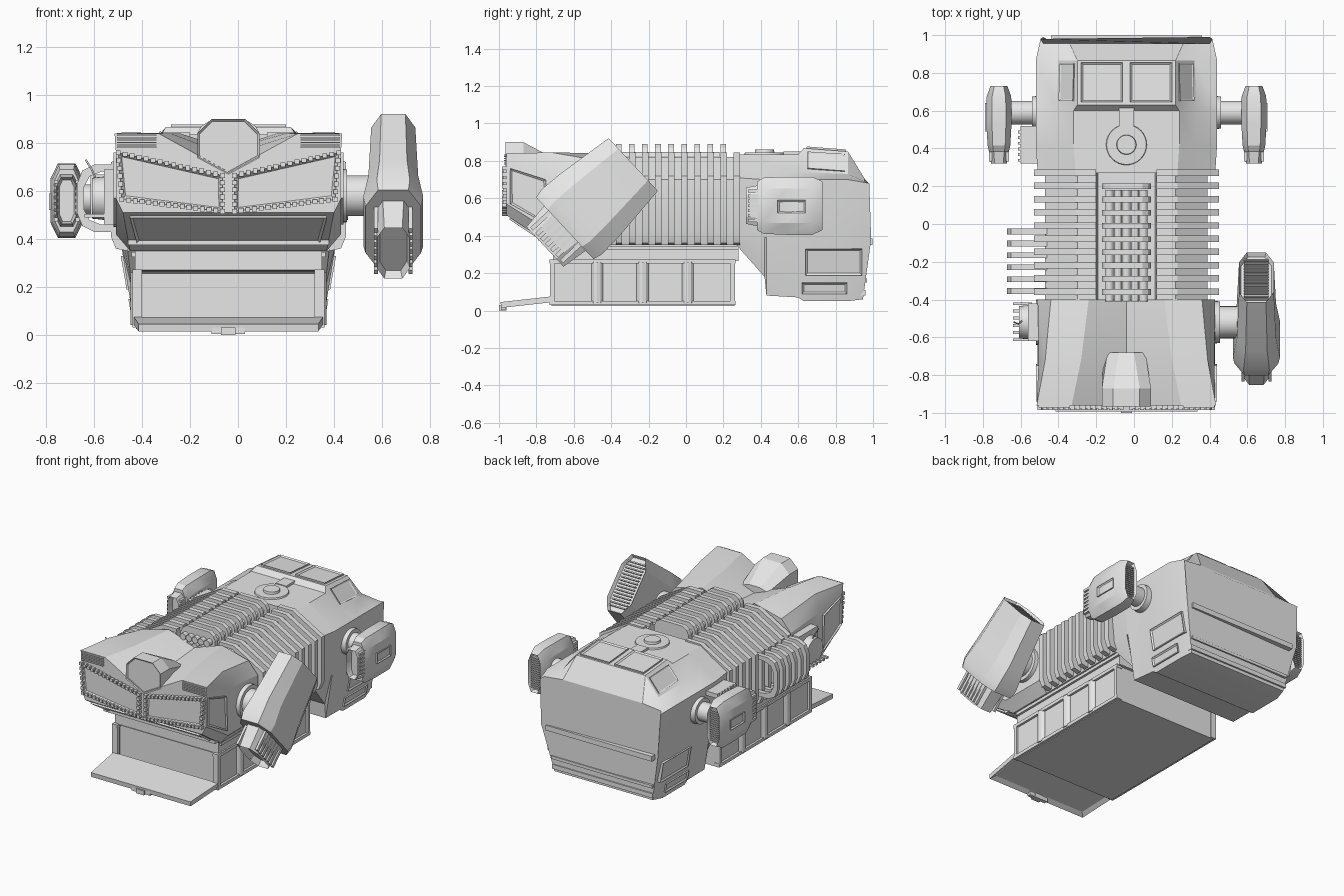
import bpy, bmesh, math
from mathutils import Vector, Matrix

cube = bpy.data.objects.get("Cube")
if cube:
    bpy.data.objects.remove(cube, do_unlink=True)

CX = -0.04          # hull centreline
parts = []
grey = bpy.data.materials.new("hull_grey")
grey.use_nodes = True
grey.diffuse_color = (0.8, 0.8, 0.8, 1)
grey.node_tree.nodes["Principled BSDF"].inputs["Base Color"].default_value = (0.8, 0.8, 0.8, 1)


def finish(name, bm, mirror=False, matrix=None):
    bmesh.ops.recalc_face_normals(bm, faces=bm.faces[:])
    if matrix:
        bm.transform(matrix)
    me = bpy.data.meshes.new(name)
    bm.to_mesh(me)
    bm.free()
    return place(name, me, mirror)


def place(name, data, mirror=False):
    data.materials.append(grey)
    ob = bpy.data.objects.new(name, data)
    ob.location.x = CX
    bpy.context.collection.objects.link(ob)
    if mirror:
        ob.modifiers.new("mirror", 'MIRROR')
    parts.append(ob)
    return ob


def recess(bm, out, rim, depth):
    # sink a framed panel into the faces that look along out
    bm.normal_update()
    fs = [f for f in bm.faces if f.normal.dot(Vector(out).normalized()) > 0.9]
    bmesh.ops.inset_region(bm, faces=fs, thickness=rim, depth=depth)


def add_loft(bm, rings):
    vs = [[bm.verts.new(p) for p in r] for r in rings]
    n = len(vs[0])
    for a, b in zip(vs, vs[1:]):
        for i in range(n):
            bm.faces.new((a[i], a[(i + 1) % n], b[(i + 1) % n], b[i]))
    bm.faces.new(vs[0][::-1])
    bm.faces.new(vs[-1])
    bmesh.ops.recalc_face_normals(bm, faces=bm.faces[:])


def ring(y, half):
    # half outline (x, z[, y]) from bottom to top, mirrored to a closed ring
    pts = [(p[0], p[2] if len(p) > 2 else y, p[1]) for p in half]
    return pts + [(-x, yy, z) for x, yy, z in reversed(pts) if x > 0]


def hull(name, sections, out=None, rim=0.02, depth=-0.02):
    bm = bmesh.new()
    add_loft(bm, [ring(y, h) for y, h in sections])
    if out:
        recess(bm, out, rim, depth)
    return finish(name, bm)


def add_box(bm, x0, x1, y0, y1, z0, z1):
    m = Matrix.Translation(((x0 + x1) / 2, (y0 + y1) / 2, (z0 + z1) / 2))
    m = m @ Matrix.Diagonal((x1 - x0, y1 - y0, z1 - z0, 1))
    bmesh.ops.create_cube(bm, size=1, matrix=m)


def boxes(name, dims, mirror=False, matrix=None):
    bm = bmesh.new()
    for d in dims:
        add_box(bm, *d)
    return finish(name, bm, mirror, matrix)


def cyls(name, items, axis='Z', segs=32, mirror=False):
    # items: start point, length, start radius, end radius
    rot = {'Z': Matrix(), 'X': Matrix.Rotation(math.pi / 2, 4, 'Y'),
           'Y': Matrix.Rotation(-math.pi / 2, 4, 'X')}[axis]
    bm = bmesh.new()
    for p, length, r1, r2 in items:
        m = Matrix.Translation(p) @ rot @ Matrix.Translation((0, 0, length / 2))
        bmesh.ops.create_cone(bm, cap_ends=True, segments=segs, radius1=r1,
                              radius2=r2, depth=length, matrix=m)
    return finish(name, bm, mirror)


def plate(name, pts, out, t=0.01, rim=0.014, depth=-0.008, mirror=True):
    out = Vector(out).normalized()
    bm = bmesh.new()
    add_loft(bm, [[Vector(p) + out * k for p in pts] for k in (-0.015, t)])
    recess(bm, out, rim, depth)
    return finish(name, bm, mirror)


# ---- main hull ----
side = [(0.45, 0.39), (0.48, 0.70)]
hull("rear_hull", [
    (0.27, [(0.42, 0.35), (0.44, 0.40), (0.47, 0.71), (0.34, 0.79), (0.27, 0.835)]),
    (0.42, [(0.40, 0.18), *side, (0.36, 0.78), (0.28, 0.835)]),
    (0.43, [(0.40, 0.08), *side, (0.36, 0.78), (0.28, 0.835)]),
    (0.60, [(0.39, 0.07), *side, (0.38, 0.75), (0.28, 0.835)]),
    (0.63, [(0.39, 0.05), *side, (0.37, 0.74), (0.26, 0.868)]),
    (0.866, [(0.39, 0.05), *side, (0.36, 0.73), (0.26, 0.85)]),
    (0.955, [(0.37, 0.06, 0.946), (0.44, 0.38, 0.99), (0.455, 0.68, 0.98), (0.44, 0.69), (0.30, 0.705)])])
hull("front_hull", [
    (-0.96, [(0.44, 0.51), (0.47, 0.57), (0.47, 0.77), (0.475, 0.84), (0.29, 0.84), (0, 0.68)]),
    (-0.72, [(0.41, 0.35), (0.47, 0.42), (0.465, 0.73), (0.43, 0.845), (0.24, 0.84), (0, 0.75)]),
    (-0.40, [(0.41, 0.35), (0.47, 0.42), (0.47, 0.71), (0.40, 0.79), (0.20, 0.84), (0, 0.775)])])
core = [(0.41, 0.35), (0.43, 0.42), (0.43, 0.70), (0.26, 0.82), (0.16, 0.82), (0.15, 0.76)]
hull("middle_hull", [(-0.42, core), (0.29, core)])
hump = [(0, 0.67), (0.13, 0.74), (0.13, 0.84), (0.07, 0.90)]
hull("nose_hump", [(-0.965, hump), (-0.87, hump),
     (-0.68, [(0, 0.67), (0.12, 0.73), (0.10, 0.78), (0.04, 0.80)])], (0, -1, 0), 0.01, -0.01)

# ---- cooling ribs and tube bank ----
band = [(0.42, 0.35), (0.47, 0.36), (0.49, 0.41), (0.49, 0.72), (0.27, 0.845), (0.16, 0.845), (0.16, 0.76), (0.38, 0.60)]
arch = [(0.13, 0.75), (0.13, 0.84), (0.115, 0.87), (0.085, 0.89)]
rib_bm, arch_bm = bmesh.new(), bmesh.new()
for i in range(10):
    y = -0.375 + 0.07 * i
    add_loft(rib_bm, [[(x, yy, z) for x, z in band] for yy in (y, y + 0.034)])
    if i < 9:
        add_loft(arch_bm, [ring(y, arch), ring(y + 0.03, arch)])
finish("side_ribs", rib_bm, True)
finish("tube_bank_ribs", arch_bm)
cyls("tube_bank", [((0.045 * i, -0.41, z), 0.59, 0.022, 0.022)
     for i in range(-2, 3) for z in (0.78, 0.825)], 'Y', 12)

# ---- front face ----
quad = [(0.025, 0.665), (0.46, 0.76), (0.445, 0.565), (0.025, 0.515)]
plate("front_panel", [(x, -0.96, z) for x, z in quad], (0, -1, 0), 0.018, 0.022, -0.015)
teeth = []
for (x0, z0), (x1, z1) in zip(quad, quad[1:] + quad[:1]):
    n = max(5, int(math.hypot(x1 - x0, z1 - z0) / 0.028))
    for k in range(n):
        x, z = x0 + (x1 - x0) * k / n, z0 + (z1 - z0) * k / n
        teeth.append((x - 0.01, x + 0.01, -0.985, -0.95, z - 0.01, z + 0.01))
boxes("front_panel_teeth", teeth, True)
boxes("front_grilles", [(0.30, 0.465, -0.972, -0.95, 0.78 + 0.01 * k, 0.785 + 0.01 * k) for k in range(6)], True)
chin = Vector((0, -0.16, -0.24))
plate("chin_panel", [(-0.41, -0.94, 0.495), (0.41, -0.94, 0.495), (0.38, -0.77, 0.383),
      (-0.38, -0.77, 0.383)], chin, mirror=False)
boxes("chin_lip", [(-0.42, 0.42, -0.79, -0.72, 0.375, 0.395)])
plate("front_side_panel", [(0.47, -0.94, 0.76), (0.47, -0.75, 0.70), (0.47, -0.74, 0.46),
      (0.47, -0.94, 0.57)], (1, 0, 0))

# ---- cargo container, skirt and ramp ----
bm = bmesh.new()
add_box(bm, -0.385, 0.385, -0.72, 0.26, 0.025, 0.27)
recess(bm, (0, -1, 0), 0.02, -0.035)
finish("cargo_container", bm)
boxes("container_rails", [(0.36, 0.40, -0.73, 0.265, z, z + 0.022) for z in (0.03, 0.25)] +
      [(0.36, 0.40, y - 0.012, y + 0.012, 0.03, 0.27) for y in (-0.715, 0.25)], True)
cyls("container_posts", [((0.375, y, 0.04), 0.22, 0.034, 0.034) for y in (-0.475, -0.232, 0.01)],
     segs=12, mirror=True)
boxes("hull_skirt", [(-0.39, 0.39, -0.71, 0.28, 0.265, 0.37), (-0.405, 0.405, -0.70, 0.28, 0.325, 0.345)])
plate("ramp", [(-0.375, -0.99, 0.03), (0.375, -0.99, 0.03), (0.395, -0.72, 0.06),
      (-0.395, -0.72, 0.06)], (0, 0.11, -1), 0.016, 0.04, -0.016, False)
boxes("ramp_latch", [(-0.07, 0.07, -0.99, -0.965, 0.004, 0.04), (-0.03, 0.03, -1.0, -0.96, 0, 0.03)])

# ---- cab details ----
roof = lambda x, y: (x, y, 0.868 - (y - 0.63) * 0.076)
plate("cab_roof_windows", [roof(0.02, 0.645), roof(0.24, 0.645), roof(0.24, 0.855), roof(0.02, 0.855)], (0, 0.076, 1))
plate("cab_side_windows", [(0.28, 0.65, 0.846), (0.355, 0.65, 0.757), (0.35, 0.85, 0.742),
      (0.275, 0.85, 0.833)], (0.76, 0.06, 0.65), 0.006, 0.012, -0.005)
slant = lambda y, z: (0.39 + (z - 0.05) * 0.176, y, z)
for name, y0, y1, z0, z1 in (("side_lower_panel", 0.64, 0.94, 0.19, 0.33), ("side_slot", 0.62, 0.86, 0.09, 0.15)):
    plate(name, [slant(y0, z0), slant(y1, z0), slant(y1, z1), slant(y0, z1)], (1, 0, -0.17))
boxes("rear_ledges", [(-0.40, 0.40, 0.96, 0.998, 0.35, 0.385), (-0.38, 0.38, 0.93, 0.968, 0.15, 0.17),
                      (-0.38, 0.38, 0.93, 0.96, 0.08, 0.11)])
cyls("turret_ring", [((0, 0.42, 0.81), 0.035, 0.115, 0.105), ((0, 0.42, 0.83), 0.03, 0.055, 0.05)])
boxes("turret_block", [(-0.04, 0.04, 0.52, 0.62, 0.81, 0.85)])


# ---- engine pods ----
def oct_ring(u, w, h):
    q = [(w, 0.6 * h), (0.55 * w, h), (-0.55 * w, h), (-w, 0.6 * h)]
    return [(x, u, z) for x, z in q] + [(-x, u, -z) for x, z in q]


def pod(name, centre, tilt, sections, nozzle, mirror=False):
    m = Matrix.Translation(centre) @ Matrix.Rotation(tilt, 4, 'X')
    bm = bmesh.new()
    add_loft(bm, [oct_ring(*s) for s in sections])
    recess(bm, (0, 1, 0), 0.012, -0.025)
    finish(name + "_body", bm, mirror, m)
    u0, u1, w, h = nozzle
    bm = bmesh.new()
    add_loft(bm, [oct_ring(u0, w * 0.85, h * 0.88), oct_ring(u1, w, h)])
    recess(bm, (0, -1, 0), 0.012, -0.04)
    finish(name + "_nozzle", bm, mirror, m)
    fins = []
    for k in range(7):      # teeth down both flanks of the nozzle
        z = h * (k - 3) / 4.2
        for s in (-1, 1):
            fins.append((s * w * 0.9 - 0.008, s * w * 0.9 + 0.008, u0 + 0.012, u1, z - h * 0.07, z + h * 0.07))
    boxes(name + "_nozzle_teeth", fins, mirror, m)
    u, w, h = sections[-1]
    boxes(name + "_rear_grille", [(-w * 0.7, w * 0.7, u - 0.03, u - 0.01, h * k / 9 - 0.004, h * k / 9 + 0.004)
          for k in range(-7, 8)], mirror, m)


pod("rear_pod", (0.675, 0.555, 0.56), 0,
    [(-0.175, 0.052, 0.13), (-0.14, 0.06, 0.15), (-0.02, 0.067, 0.155), (0.12, 0.065, 0.155), (0.175, 0.045, 0.13)],
    (-0.235, -0.165, 0.05, 0.11), True)
plate("rear_pod_slot", [(0.738, 0.49, 0.52), (0.738, 0.64, 0.52), (0.738, 0.64, 0.59), (0.738, 0.49, 0.59)],
      (1, 0, 0), 0.01)
cyls("rear_pod_shaft", [((0.44, 0.59, 0.565), 0.2, 0.062, 0.062), ((0.44, 0.59, 0.565), 0.06, 0.09, 0.085)],
     'X', mirror=True)
pod("front_pod", (0.688, -0.465, 0.61), math.radians(43),
    [(-0.25, 0.115, 0.225), (-0.20, 0.125, 0.237), (-0.07, 0.104, 0.23), (0.25, 0.092, 0.193)],
    (-0.395, -0.24, 0.08, 0.165))
cyls("front_pod_shaft", [((0.44, -0.52, 0.58), 0.2, 0.085, 0.085), ((0.44, -0.52, 0.58), 0.055, 0.115, 0.11)], 'X')

# ---- damaged side: empty socket, exposed loops, torn wire ----
cyls("empty_socket", [((-0.57, -0.52, 0.57), 0.14, 0.085, 0.1), ((-0.48, -0.52, 0.57), 0.05, 0.12, 0.12)], 'X')
boxes("socket_plate", [(-0.52, -0.46, -0.62, -0.42, 0.46, 0.69)] +
      [(-0.60, -0.50, -0.62 + 0.038 * k, -0.605 + 0.038 * k, 0.49, 0.505) for k in range(6)])
boxes("rear_side_step", [(-0.56, -0.46, 0.32, 0.52, 0.64, 0.67)] +
      [(-0.575, -0.555, 0.33 + 0.03 * k, 0.345 + 0.03 * k, 0.50, 0.67) for k in range(6)])
outer = [(-0.42, 0.71), (-0.56, 0.71), (-0.61, 0.685), (-0.632, 0.63), (-0.632, 0.51), (-0.61, 0.455), (-0.56, 0.43), (-0.42, 0.43)]
inner = [(max(x + 0.03, -0.602) if x < -0.5 else x, 0.57 + (z - 0.57) * 0.79) for x, z in outer]
bm = bmesh.new()
for i in range(6):
    add_loft(bm, [[(x, y, z) for x, z in outer + inner[::-1]] for y in (-0.055 - 0.063 * i, -0.025 - 0.063 * i)])
finish("exposed_loops", bm)
wire = bpy.data.curves.new("torn_wire", 'CURVE')
wire.dimensions = '3D'
wire.bevel_depth = 0.004
spline = wire.splines.new('POLY')
spline.points.add(2)
for p, co in zip(spline.points, [(-0.54, -0.5, 0.62), (-0.57, -0.53, 0.69), (-0.595, -0.52, 0.73)]):
    p.co = (*co, 1)
place("torn_wire", wire)

# ---- shading ----
bpy.ops.object.select_all(action='DESELECT')
for ob in parts:
    if ob.type == 'MESH':
        ob.select_set(True)
        bpy.context.view_layer.objects.active = ob
bpy.ops.object.shade_smooth_by_angle(angle=math.radians(25))
